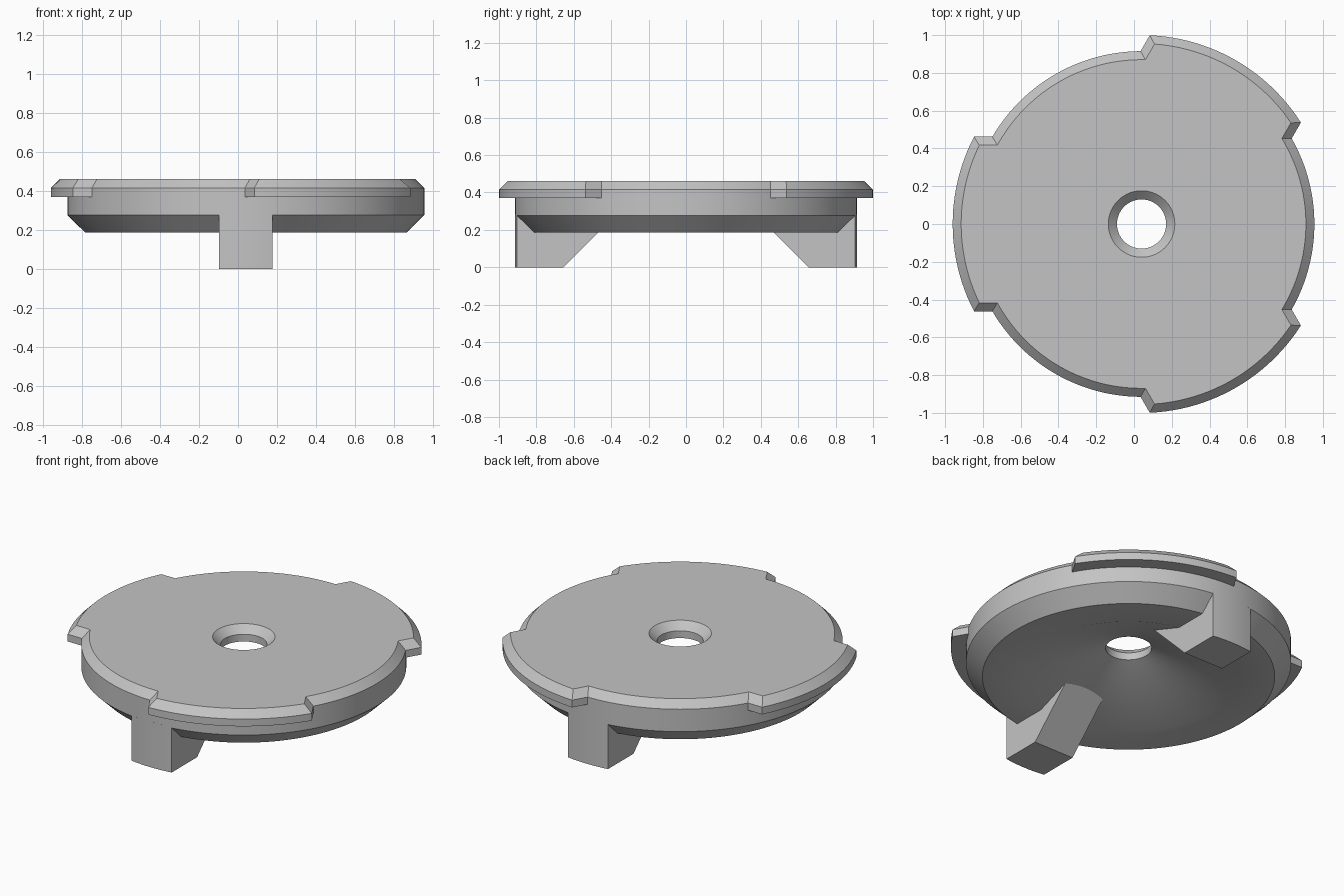
import bpy, bmesh
from math import sin, cos, pi, sqrt, radians
from mathutils import Matrix

cube = bpy.data.objects.get("Cube")
if cube:
    bpy.data.objects.remove(cube, do_unlink=True)

CENTRE = Matrix.Translation((0.04, 0, 0))
R = 0.915        # disc radius
TOP = 0.461      # top face height
BEVEL = 0.045

grey = bpy.data.materials.new("plain grey")
grey.use_nodes = True
colour = (0.55, 0.55, 0.55, 1)
grey.diffuse_color = colour
grey.node_tree.nodes["Principled BSDF"].inputs["Base Color"].default_value = colour


def loft(name, sections, caps=None, angle=0):
    """Join closed sections in a row; without caps the row closes on itself."""
    bm = bmesh.new()
    rows = [[bm.verts.new(p) for p in s] for s in sections]
    n = len(rows[0])
    pairs = list(zip(rows, rows[1:]))
    if caps is None:
        pairs.append((rows[-1], rows[0]))
    for a, b in pairs:
        for i in range(n):
            j = (i + 1) % n
            bm.faces.new((a[i], a[j], b[j], b[i]))
    for cap in caps or []:
        for row in (rows[0], rows[-1]):
            bm.faces.new([row[i] for i in cap])
    bmesh.ops.recalc_face_normals(bm, faces=bm.faces[:])
    mesh = bpy.data.meshes.new(name)
    bm.to_mesh(mesh)
    bm.free()
    mesh.materials.append(grey)
    obj = bpy.data.objects.new(name, mesh)
    bpy.context.collection.objects.link(obj)
    obj.matrix_world = CENTRE @ Matrix.Rotation(radians(angle), 4, 'Z')
    bpy.ops.object.select_all(action='DESELECT')
    obj.select_set(True)
    bpy.context.view_layer.objects.active = obj
    bpy.ops.object.shade_smooth_by_angle(angle=radians(25))
    return obj


def steps(n):
    return [-1 + 2 * i / n for i in range(n + 1)]


# Disc: bevelled rim, countersunk hole, flat underside ring rising to a cone
profile = [(0.13, 0.371), (0.13, TOP - BEVEL), (0.176, TOP), (R - BEVEL, TOP),
           (R, TOP - BEVEL), (R, 0.277), (0.823, 0.187), (0.62, 0.187)]
SEGMENTS = 144
loft("disc", [[(r * cos(a), r * sin(a), z) for r, z in profile]
              for a in (2 * pi * k / SEGMENTS for k in range(SEGMENTS))])

# Rim tabs: three bevelled sectors with straight parallel ends
IN = R - BEVEL - 0.001
W = 0.462
tab = [(IN, W - BEVEL, TOP), (1 - BEVEL, W - BEVEL, TOP), (1, W, TOP - BEVEL),
       (1, W, 0.371), (IN, W, 0.371), (IN, W, TOP - BEVEL)]
for name, angle in (("left_rear_tab", 60), ("right_tab", 180), ("left_front_tab", 300)):
    loft(name, [[(sqrt(r * r - (t * w) ** 2), t * w, z) for r, w, z in tab]
                for t in steps(24)],
         caps=[(0, 1, 2, 5), (5, 2, 3, 4)], angle=angle)

# Drive legs: block with sloped inner side and curved outer side
HALF = 0.1375
for name, angle in (("rear_leg", 0), ("front_leg", 180)):
    sections = []
    for t in steps(8):
        x = t * HALF
        outer = sqrt(R * R - x * x)
        sections.append([(x, 0.655, 0), (x, outer, 0), (x, outer, 0.282),
                         (x, 0.32, 0.335)])
    loft(name, sections, caps=[(0, 1, 2, 3)], angle=angle)
